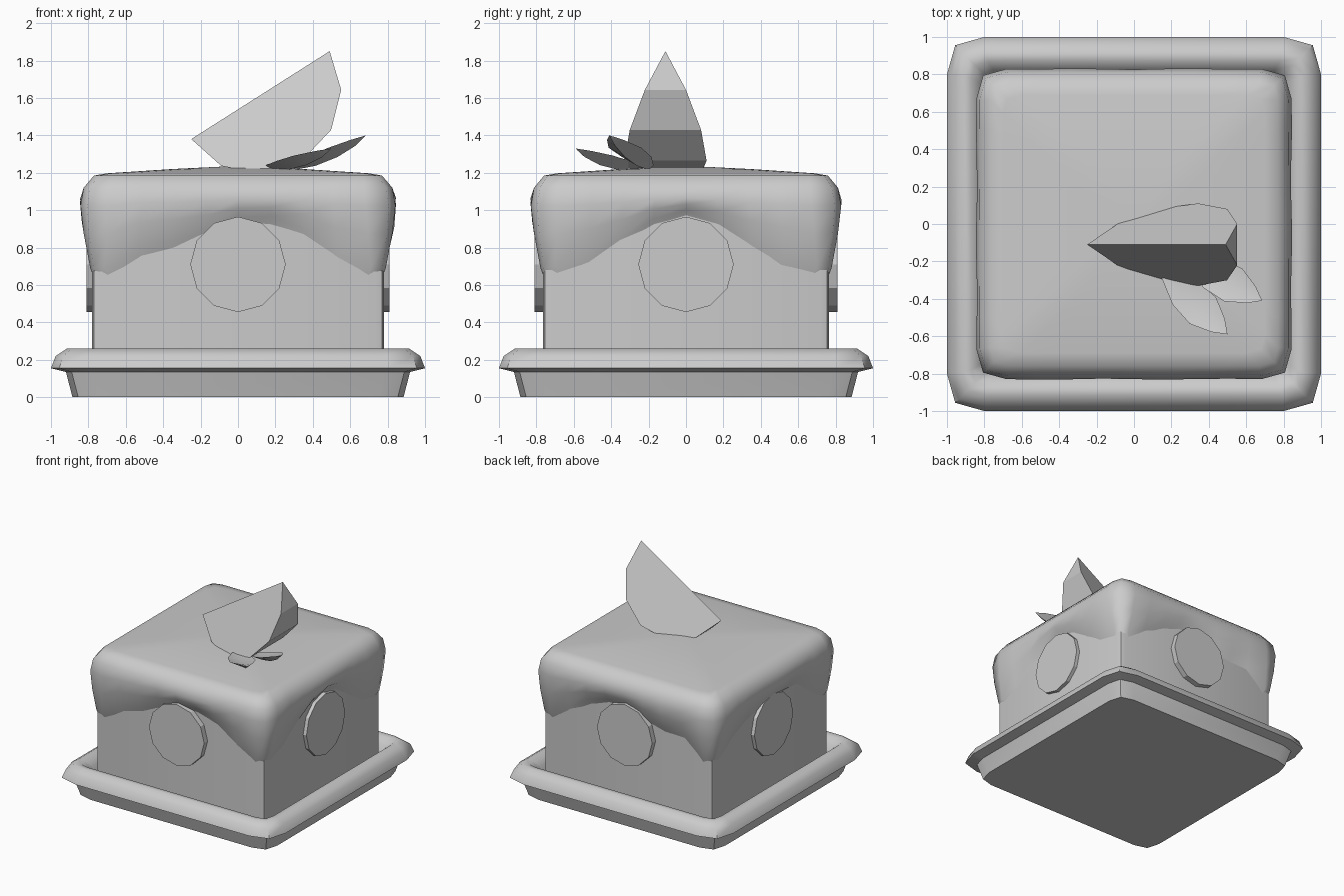
import bpy, bmesh, math
from mathutils import Vector, Matrix

if "Cube" in bpy.data.objects:
    bpy.data.objects.remove(bpy.data.objects["Cube"])


def make(name, verts, faces, smooth=None):
    me = bpy.data.meshes.new(name)
    me.from_pydata([tuple(v) for v in verts], [], faces)
    bm = bmesh.new()
    bm.from_mesh(me)
    bmesh.ops.recalc_face_normals(bm, faces=bm.faces[:])
    bm.to_mesh(me)
    bm.free()
    ob = bpy.data.objects.new(name, me)
    bpy.context.collection.objects.link(ob)
    if smooth:
        bpy.ops.object.select_all(action='DESELECT')
        ob.select_set(True)
        bpy.context.view_layer.objects.active = ob
        bpy.ops.object.shade_smooth_by_angle(angle=math.radians(smooth))
    return ob


def square_ring(h, c, z, k=1, wave=None, sy=1.0):
    """Square loop with two-facet corners; wave(i, side, t) -> (out, dz)."""
    pts = []
    for side in range(4):
        rot = Matrix.Rotation(side * math.pi / 2, 3, 'Z')
        for i in range(k + 2):
            t = i / k * 2 - 1
            o, dz = wave(side, min(t, 1.2)) if wave else (0, 0)
            if i <= k:
                p = Vector(((h - c) * t, -(h + o), z + dz))
            else:
                m = h - 0.22 * c + o
                p = Vector((m, -m, z + dz))
            p = rot @ p
            p.y *= sy
            pts.append(p)
    return pts


def loft(name, rings, smooth, dome=None):
    n = len(rings[0])
    verts = [p for r in rings for p in r]
    faces = [(a * n + i, a * n + (i + 1) % n, (a + 1) * n + (i + 1) % n, (a + 1) * n + i)
             for a in range(len(rings) - 1) for i in range(n)]
    faces.append(tuple(range(n))[::-1])
    last = (len(rings) - 1) * n
    if dome is None:
        faces.append(tuple(range(last, last + n)))
    else:
        verts.append(Vector((0, 0, dome)))
        faces += [(last + i, last + (i + 1) % n, last + n) for i in range(n)]
    return make(name, verts, faces, smooth)


# Tray with a rolled rim
tray = [(0.885, 0.14, 0), (0.92, 0.14, 0.135), (1.0, 0.2, 0.155), (0.975, 0.18, 0.22),
        (0.915, 0.12, 0.26), (0.87, 0.09, 0.255), (0.82, 0.07, 0.21), (0.79, 0.05, 0.15)]
loft("tray", [square_ring(h, c, z) for h, c, z in tray], 50)

# Cake body
loft("cake_body", [square_ring(0.78, 0.05, z, sy=0.98) for z in (0.12, 1.1)], 50)


# Icing draped over the top, hanging longer at the corners
def drape(amount):
    def wave(side, t):
        a = min(abs(t), 1.0)
        dz = -0.30 * a ** 1.5 + 0.05 * math.sin(5 * t + 1.9 * side)
        out = 0.012 * math.sin(7 * t + 2.3 * side)
        if abs(t) >= 0.99:
            dz, out = -0.30, 0
        return out * min(1, amount * 2), dz * amount
    return wave


icing = [(0.755, 0.08, 0.90, 1.0), (0.79, 0.08, 0.96, 0.9), (0.825, 0.13, 1.01, 0.45),
         (0.842, 0.16, 1.06, 0.12), (0.825, 0.15, 1.12, 0.0), (0.77, 0.1, 1.185, 0.0),
         (0.70, 0.1, 1.197, 0.0), (0.35, 0.08, 1.22, 0.0)]
loft("icing", [square_ring(h, c, z, 8, drape(w), 0.985) for h, c, z, w in icing], 60, 1.237)

# Fruit discs on the four sides
for side, name in enumerate(("front", "right", "back", "left")):
    ring = [(0.255 * math.sin(i * math.pi / 6), 0.71 + 0.255 * math.cos(i * math.pi / 6))
            for i in range(12)]
    rot = Matrix.Rotation(side * math.pi / 2, 3, 'Z')
    verts = [rot @ Vector((x, y, z)) for y in (-0.70, -0.81) for x, z in ring]
    faces = [tuple(range(12)), tuple(range(12, 24))]
    faces += [(i, (i + 1) % 12, (i + 1) % 12 + 12, i + 12) for i in range(12)]
    make(name + "_fruit_disc", verts, faces)

# Fruit wedge: two half discs hinged on a straight edge, joined by the rind
mid, along = Vector((0.12, -0.11, 1.615)), Vector((0.37, 0, 0.235))
down = Vector((0.235, 0, -0.37)).normalized() * 0.415
verts = [mid + along, mid - along]
for s in (-1, 1):
    for i in range(1, 6):
        a = i * math.pi / 6
        verts.append(mid + along * math.cos(a) + (down + Vector((0, 0.22 * s, 0))) * math.sin(a))
faces = [(0, 2, 3, 4, 5, 6, 1), (0, 7, 8, 9, 10, 11, 1), (0, 2, 7), (1, 6, 11)]
faces += [(2 + i, 3 + i, 8 + i, 7 + i) for i in range(4)]
make("fruit_wedge", verts, faces)


# Mint leaves: folded blades that curl upward to a point
def leaf(name, base, tip, width):
    base, tip = Vector(base), Vector(tip)
    d = tip - base
    side = Vector((-d.y, d.x, 0)).normalized() * width
    up = Vector((0, 0, 1))
    rows = [(0.0, 0.3), (0.3, 0.9), (0.6, 1.0), (0.85, 0.5)]
    verts = []
    for t, w in rows:
        p = base + d * t + up * (-0.035 * math.sin(math.pi * t))
        verts += [p - side * w + up * 0.035 * w, p + up * 0.012, p + side * w + up * 0.035 * w,
                  p - up * 0.015]
    verts.append(tip)
    faces = [(r * 4 + i, r * 4 + (i + 1) % 4, r * 4 + 4 + (i + 1) % 4, r * 4 + 4 + i)
             for r in range(3) for i in range(4)]
    faces += [(12 + i, 12 + (i + 1) % 4, 16) for i in range(4)] + [(3, 2, 1, 0)]
    make(name, verts, faces, 40)


leaf("leaf_front", (0.17, -0.27, 1.23), (0.50, -0.59, 1.33), 0.1)
leaf("leaf_side", (0.30, -0.20, 1.23), (0.685, -0.41, 1.40), 0.1)
